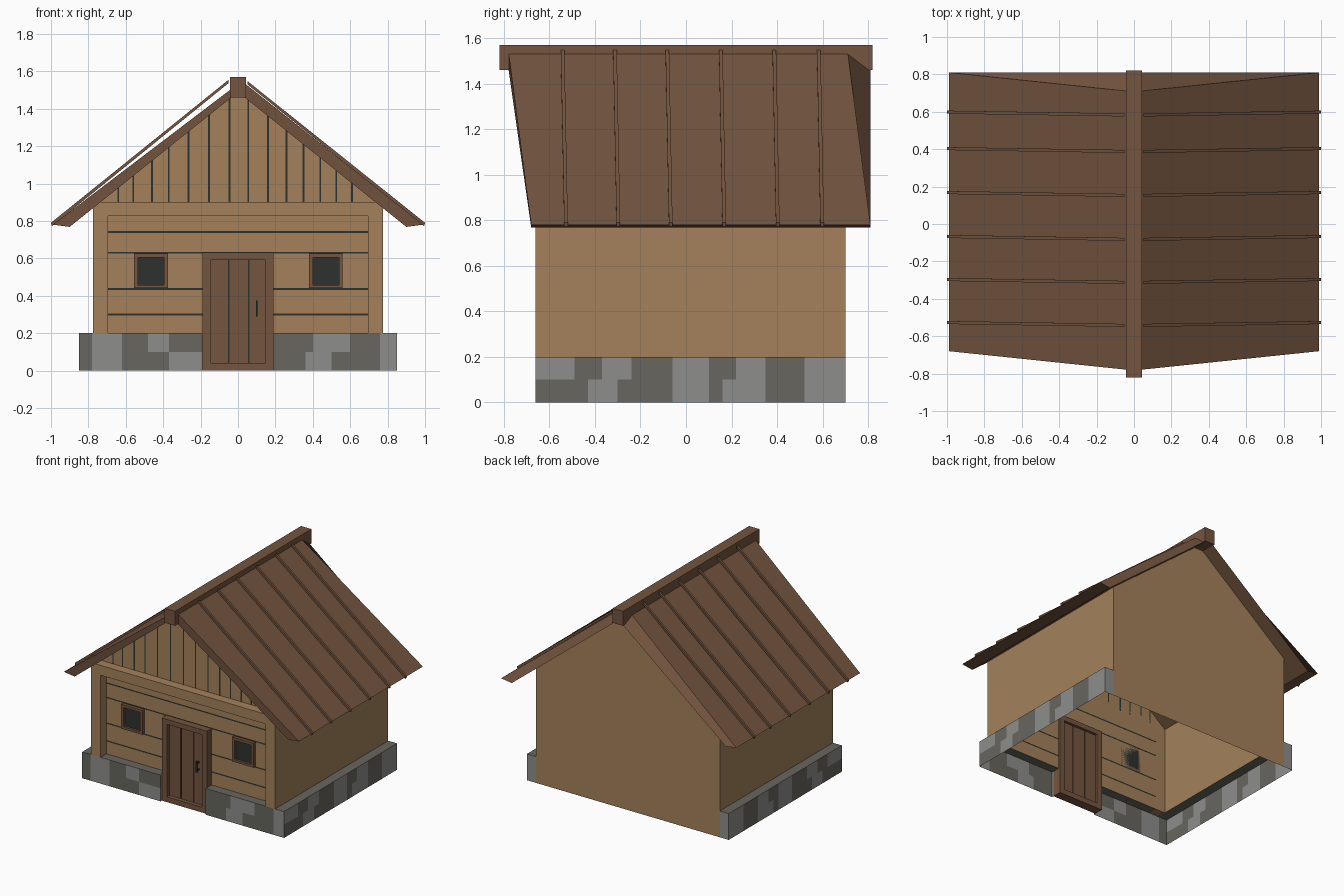
import bpy, bmesh

if "Cube" in bpy.data.objects:
    bpy.data.objects.remove(bpy.data.objects["Cube"])


def material(name, rgb):
    m = bpy.data.materials.new(name)
    m.diffuse_color = (*rgb, 1)
    m.use_nodes = True
    m.node_tree.nodes["Principled BSDF"].inputs["Base Color"].default_value = m.diffuse_color
    return m


WOOD = material("light_wood", (.37, .22, .105))
BROWN = material("brown_wood", (.175, .09, .05))
DARK = material("dark_gap", (.026, .032, .026))
STONE_L = material("light_stone", (.27, .27, .26))
STONE_D = material("dark_stone", (.135, .133, .112))


def mesh(name, polys, solid=False):
    """polys: list of (points, material)"""
    mats = []
    bm = bmesh.new()
    for pts, m in polys:
        if m not in mats:
            mats.append(m)
        f = bm.faces.new([bm.verts.new(p) for p in pts])
        f.material_index = mats.index(m)
    if solid:
        bmesh.ops.remove_doubles(bm, verts=bm.verts[:], dist=1e-5)
        bmesh.ops.recalc_face_normals(bm, faces=bm.faces[:])
    me = bpy.data.meshes.new(name)
    bm.to_mesh(me)
    bm.free()
    for m in mats:
        me.materials.append(m)
    ob = bpy.data.objects.new(name, me)
    bpy.context.collection.objects.link(ob)
    return ob


def loft(name, a, b, m):
    """closed solid between two matching quads"""
    polys = [(a, m), (b, m)]
    for i in range(4):
        j = (i + 1) % 4
        polys.append(([a[i], a[j], b[j], b[i]], m))
    return mesh(name, polys, True)


def box(name, x, y, z, m):
    q = [[(x[0], v, z[0]), (x[1], v, z[0]), (x[1], v, z[1]), (x[0], v, z[1])] for v in y]
    return loft(name, q[0], q[1], m)


FRONT, WALL, BACK = -.66, -.59, .70      # frame, recessed wall and back planes
W, FW, BASE = .775, .85, .2              # wall and foundation half widths, foundation height


def rect_y(x0, x1, z0, z1, y):
    return [(x0, y, z0), (x1, y, z0), (x1, y, z1), (x0, y, z1)]


def rect_x(y0, y1, z0, z1, x):
    return [(x, y0, z0), (x, y1, z0), (x, y1, z1), (x, y0, z1)]


def stones(start, columns, place):
    """columns: (end, upper-lower tone letters)"""
    out = []
    for end, tones in columns:
        for t, z0 in zip(tones, (.1, 0)):
            out.append((place(start, end, z0, z0 + .1), STONE_L if t == "L" else STONE_D))
        start = end
    return out


# Stone foundation: front in two pieces, both sides, ledges and ends
front = stones(-FW, [(-.78, "DD"), (-.62, "LL"), (-.48, "DD"), (-.37, "LD"), (-.19, "DL")],
               lambda a, b, c, d: rect_y(a, b, c, d, FRONT))
front += stones(.19, [(.36, "DD"), (.40, "DL"), (.50, "LL"), (.60, "LD"), (.76, "DD"), (FW, "LL")],
                lambda a, b, c, d: rect_y(a, b, c, d, FRONT))
for s in (-1, 1):
    a, b = sorted((s * .19, s * FW))
    front.append(([(a, FRONT, BASE), (b, FRONT, BASE), (b, WALL, BASE), (a, WALL, BASE)], STONE_D))
    front.append((rect_x(FRONT, WALL, 0, BASE, s * .19), STONE_L))
mesh("front_foundation", front)
for s, label in ((-1, "left"), (1, "right")):
    cols = [(-.49, "LD"), (-.43, "DD"), (-.37, "DL"), (-.30, "LL"), (-.24, "LD"), (-.06, "DD"),
            (.10, "LL"), (.16, "DD"), (.22, "DL"), (.35, "LL"), (.52, "DD"), (BACK, "LL")]
    side = stones(FRONT, cols, lambda a, b, c, d: rect_x(a, b, c, d, s * FW))
    side.append(([(s * W, FRONT, BASE), (s * FW, FRONT, BASE), (s * FW, BACK, BASE), (s * W, BACK, BASE)], STONE_D))
    side.append((rect_y(s * W, s * FW, 0, BASE, BACK), STONE_L))
    mesh(label + "_foundation", side)
    mesh(label + "_wall", [(rect_x(FRONT, BACK, BASE, .89, s * W), WOOD)])


def slope(x):
    return .88 + (W - abs(x)) * .8


# Back gable wall reaches the ground
mesh("back_wall", [([(W, BACK, 0), (-W, BACK, 0), (-W, BACK, slope(W)), (0, BACK, slope(0)), (W, BACK, slope(W))], WOOD)])

# Timber frame on the front
for s, label in ((-1, "left"), (1, "right")):
    box(label + "_post", sorted((s * .695, s * W)), (FRONT, WALL), (BASE, .825), WOOD)
box("front_beam", (-W, W), (FRONT, WALL), (.825, .9), WOOD)


def banded(lo, hi, gaps, half=.005):
    """split lo..hi into planks and dark gaps"""
    out, z = [], lo
    for g in gaps:
        out += [(z, g - half, WOOD), (g - half, g + half, DARK)]
        z = g + half
    return out + [(z, hi, WOOD)]


# Horizontal planks around the door opening
planks = [(rect_y(-.695, .695, a, b, WALL), m) for a, b, m in banded(.625, .825, [.63, .74])]
for a, b, m in banded(BASE, .625, [.30, .435]):
    planks += [(rect_y(-.695, -.18, a, b, WALL), m), (rect_y(.18, .695, a, b, WALL), m)]
mesh("front_planks", planks)

# Vertical gable planks cut to the roof slope
gaps = [-.64, -.56, -.46, -.37, -.265, -.155, -.045, .055, .16, .26, .35, .44, .525, .61]
gable = []
for a, b, m in banded(-W, W, gaps):
    top = [(b, WALL, slope(b)), (a, WALL, slope(a))]
    if a < 0 < b:
        top.insert(1, (0, WALL, slope(0)))
    gable.append(([(a, WALL, .87), (b, WALL, .87)] + top, m))
mesh("front_gable", gable)

# Windows
for cx, label in ((-.465, "left"), (.47, "right")):
    y = (-.615, WALL)
    box(label + "_window_glass", (cx - .07, cx + .07), (-.598, WALL), (.458, .605), DARK)
    for s in (-1, 1):
        box(label + "_window_jamb", sorted((cx + s * .07, cx + s * .09)), y, (.44, .625), BROWN)
    box(label + "_window_head", (cx - .07, cx + .07), y, (.605, .625), BROWN)
    box(label + "_window_sill", (cx - .07, cx + .07), y, (.44, .458), BROWN)

# Door with frame, planks and handle
for s in (-1, 1):
    box("door_jamb", sorted((s * .148, s * .19)), (-.645, -.575), (0, .63), BROWN)
box("door_lintel", (-.148, .148), (-.645, -.575), (.592, .63), BROWN)
box("door_sill", (-.148, .148), (-.645, -.575), (0, .04), BROWN)
for a, b in ((-.148, -.053), (-.046, .054), (.061, .148)):
    box("door_plank", (a, b), (-.615, -.595), (.04, .592), BROWN)
for a in (-.053, .054):
    box("door_gap", (a, a + .007), (-.607, -.6), (.04, .592), DARK)
box("door_handle", (.095, .105), (-.645, -.635), (.29, .375), DARK)
for z in (.30, .355):
    box("handle_mount", (.095, .105), (-.635, -.615), (z, z + .01), DARK)

# Roof slabs, skewed so the ridge sits further forward than the eaves
for s, label, top in ((-1, "left", 1.51), (1, "right", 1.54)):
    prof = [(.03, top, -.78, .71), (.99, .78, -.68, .81), (.90, .768, -.68, .81), (.03, 1.465, -.78, .81)]
    loft(label + "_roof", [(s * x, f, z) for x, z, f, b in prof], [(s * x, b, z) for x, z, f, b in prof], BROWN)
    # Ribs running from ridge to eave
    rise = .005 if s > 0 else .012
    for y in (.595, .40, .165, -.07, -.30, -.53):
        ends = []
        for x, yy, z in ((.05, y - .012, 1.525 + rise), (.995, y + .003, .772)):
            ends.append([(s * x, yy - .008, z), (s * x, yy + .008, z), (s * x, yy + .008, z + .018), (s * x, yy - .008, z + .018)])
        ends[1] = [(s * 1.0 if p[2] > .78 else p[0], p[1], p[2]) for p in ends[1]]
        loft(label + "_roof_rib", ends[0], ends[1], BROWN)

# Ridge beam
box("ridge_beam", (-.043, .043), (-.82, .82), (1.46, 1.57), BROWN)
